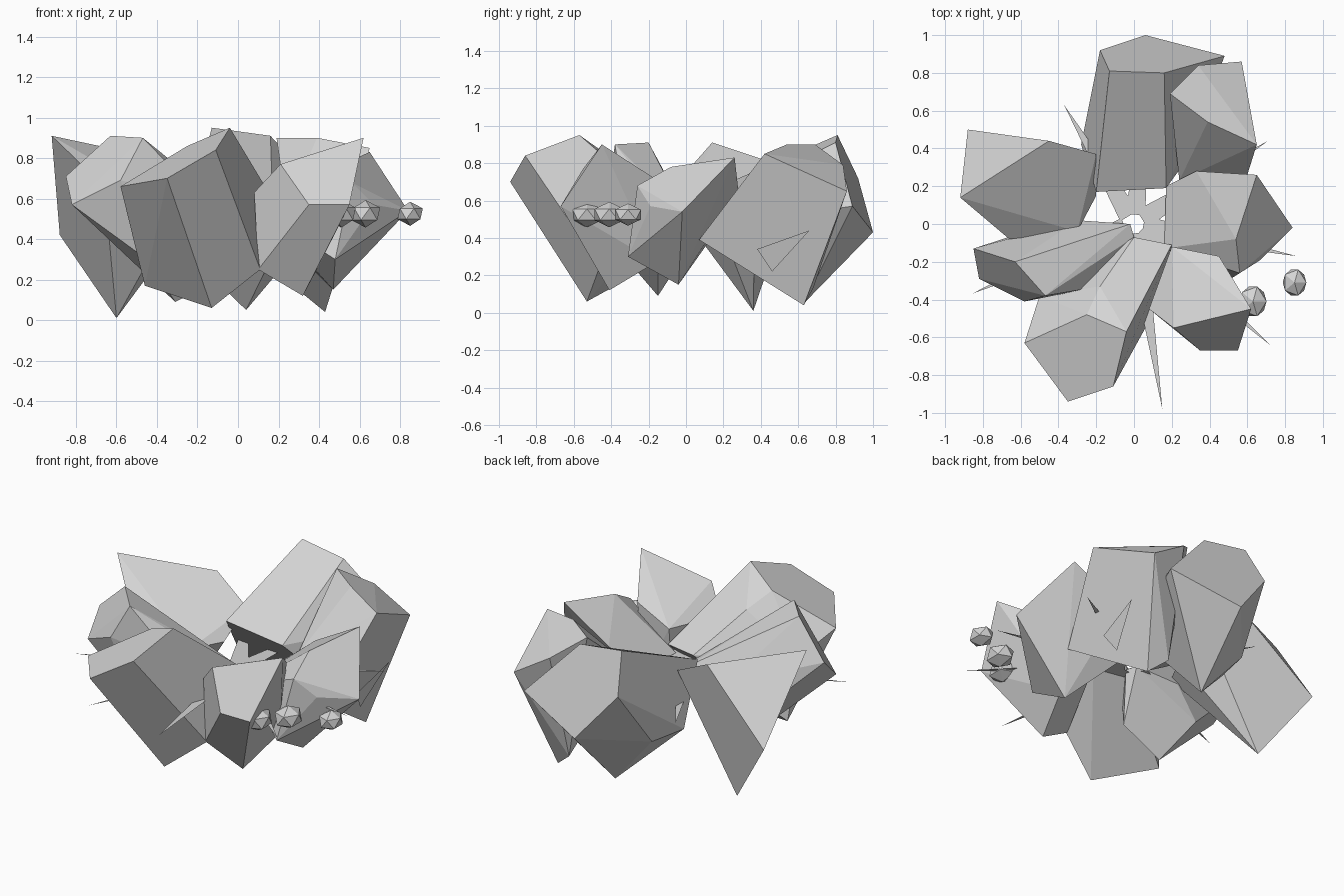
import bpy
import bmesh
import math
from mathutils import Vector

default_cube = bpy.data.objects.get("Cube")
if default_cube:
    bpy.data.objects.remove(default_cube, do_unlink=True)

# One plain stone colour
stone = bpy.data.materials.new("stone_grey")
stone.use_nodes = True
stone_colour = (0.66, 0.66, 0.66, 1)
stone.diffuse_color = stone_colour
stone.node_tree.nodes["Principled BSDF"].inputs["Base Color"].default_value = stone_colour


def finish(name, bm):
    """Turn a bmesh into a flat shaded stone object."""
    bmesh.ops.recalc_face_normals(bm, faces=bm.faces[:])
    mesh = bpy.data.meshes.new(name)
    bm.to_mesh(mesh)
    bm.free()
    mesh.materials.append(stone)
    obj = bpy.data.objects.new(name, mesh)
    bpy.context.scene.collection.objects.link(obj)
    return obj


def boulder(name, *corners):
    """Faceted rock: the convex hull of its corners, with near-flat facets merged."""
    bm = bmesh.new()
    for corner in corners:
        bm.verts.new(corner)
    bmesh.ops.convex_hull(bm, input=bm.verts[:])
    loose = [v for v in bm.verts if not v.link_faces]
    bmesh.ops.delete(bm, geom=loose, context="VERTS")
    bmesh.ops.dissolve_limit(bm, angle_limit=math.radians(7),
                             verts=bm.verts[:], edges=bm.edges[:])
    return finish(name, bm)


def blade(name, *corners):
    """Paper-thin triangular splinter."""
    bm = bmesh.new()
    bm.faces.new([bm.verts.new(corner) for corner in corners])
    return finish(name, bm)


def spike(name, x, y, start=0.05, half_width=0.055):
    """Level splinter that radiates from the middle of the ring to its tip."""
    tip = Vector((x, y, 0.5))
    outward = Vector((x, y, 0)).normalized()
    side = Vector((-outward.y, outward.x, 0)) * half_width
    base = Vector((0, 0, 0.5)) + outward * start
    return blade(name, base - side, tip, base + side)


def pebble(name, x, y, radius):
    """Small oval stone."""
    bm = bmesh.new()
    bmesh.ops.create_icosphere(bm, subdivisions=1, radius=radius)
    bmesh.ops.scale(bm, verts=bm.verts[:], vec=(1, 1.15, 0.85))
    bmesh.ops.translate(bm, verts=bm.verts[:], vec=(x, y, 0.525))
    return finish(name, bm)


# Ring of leaning boulders, each given by its main corners
boulder("back_boulder",
        (-.13, .81, .95), (.16, .80, .91), (-.18, .92, .72), (.06, 1, .43),
        (.48, .89, .57), (-.20, .17, .67), (.17, .19, .61), (-.28, .42, .36),
        (-.23, .66, .36), (.04, .63, .05), (.25, .30, .48))
boulder("back_left_boulder",
        (.34, .84, .79), (.57, .86, .65), (.65, .42, .85), (.39, .54, .90),
        (.19, .69, .90), (.24, .23, .55), (.54, .07, .39), (.43, .63, .04),
        (.32, .68, .13))
boulder("left_boulder",
        (.65, .26, .83), (.54, -.08, .78), (.84, -.02, .54), (.47, -.04, .15),
        (.56, -.26, .68), (.67, -.19, .57), (.48, -.31, .30), (.33, .28, .65),
        (.17, .20, .52), (.16, -.13, .50), (.20, .15, .42))
boulder("front_left_boulder",
        (.62, -.45, .90), (.55, -.67, .57), (.35, -.67, .57), (.08, -.45, .63),
        (.21, -.55, .77), (.20, -.12, .64), (.45, -.17, .72), (.32, -.41, .12),
        (.10, -.46, .25), (.40, -.16, .27), (.20, -.14, .44))
boulder("front_boulder",
        (-.04, -.57, .95), (-.11, -.86, .84), (-.35, -.94, .70), (-.58, -.63, .66),
        (-.25, -.48, .86), (-.13, -.53, .06), (.11, -.46, .25), (-.46, -.33, .17),
        (.20, -.11, .55), (0, -.07, .55), (-.50, -.38, .55), (-.18, -.33, .78))
boulder("front_right_boulder",
        (-.63, -.20, .91), (-.47, -.38, .90), (-.85, -.13, .71), (-.82, -.29, .57),
        (-.58, -.41, .69), (-.31, -.15, .09), (-.45, 0, .32), (-.05, -.15, .22),
        (-.30, .02, .50), (-.02, 0, .52), (0, -.07, .52), (-.18, -.33, .60),
        (-.45, -.33, .30))
boulder("right_boulder",
        (-.92, .14, .91), (-.45, .44, .81), (-.20, .37, .68), (-.60, .36, .01),
        (-.88, .50, .42), (-.66, -.08, .66), (-.2, .15, .55), (-.3, -.04, .55))

# Level spikes poking out between the boulders
tips = [(-.37, .63), (-.86, -.37), (-.40, -.89), (.15, -.98),
        (.72, -.64), (.71, .44), (.86, -.17), (.08, .75)]
for number, (x, y) in enumerate(tips):
    spike(f"spike_{number}", x, y)

# Upright splinter on the flank of the back left boulder
blade("flank_splinter", (.57, .66, .44), (.54, .38, .34), (.51, .46, .22))

# Row of pebbles beside the front left boulder
pebble("outer_pebble", .85, -.31, .07)
pebble("middle_pebble", .63, -.41, .08)
pebble("inner_pebble", .51, -.53, .08)
